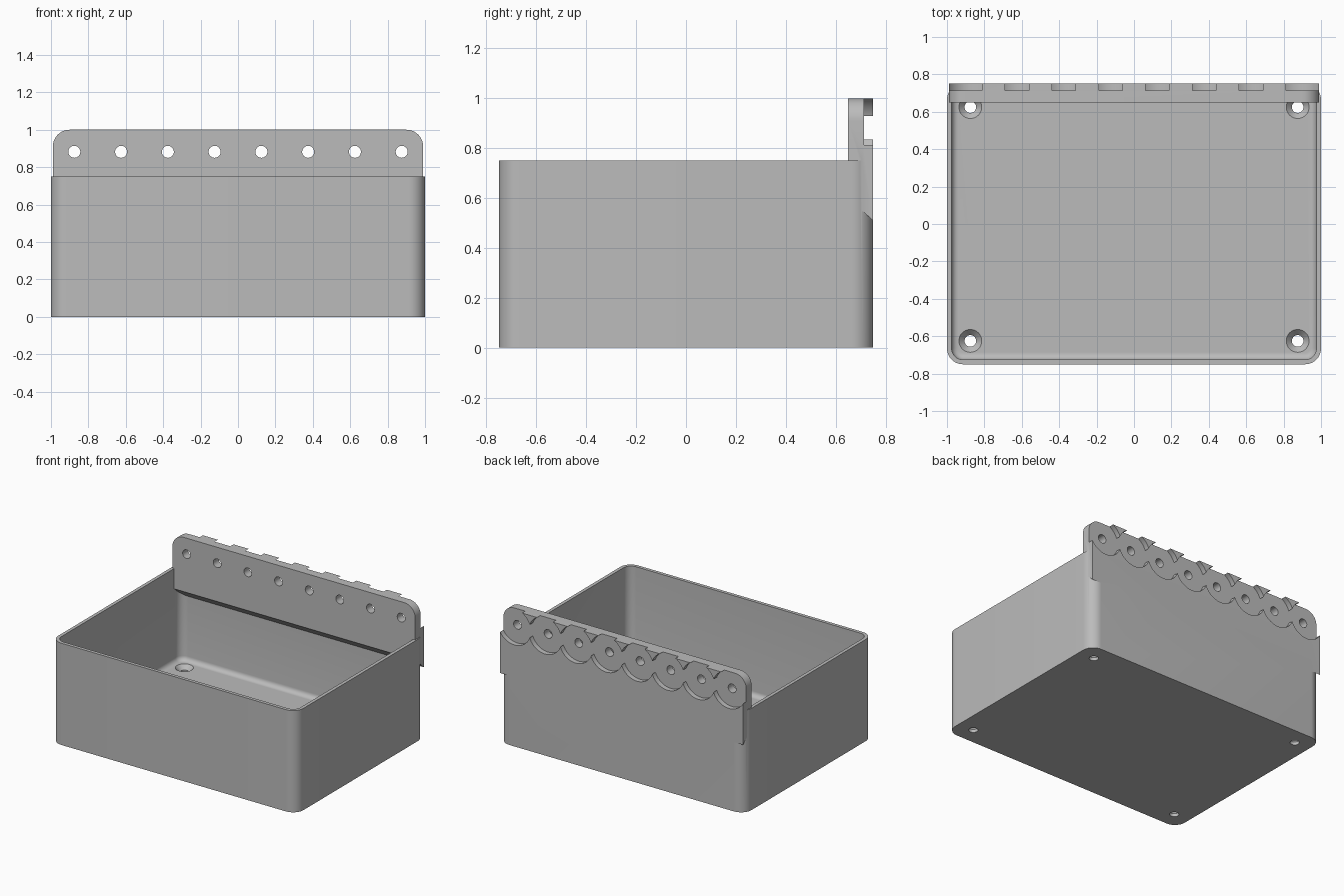
import bpy, bmesh, math
from mathutils import Matrix

cube = bpy.data.objects.get("Cube")
if cube:
    bpy.data.objects.remove(cube, do_unlink=True)

grey = bpy.data.materials.new("plain grey")
grey.use_nodes = True
colour = (0.5, 0.5, 0.5, 1)
grey.diffuse_color = colour
grey.node_tree.nodes["Principled BSDF"].inputs["Base Color"].default_value = colour


def make_object(name, bm):
    bmesh.ops.recalc_face_normals(bm, faces=bm.faces)
    mesh = bpy.data.meshes.new(name)
    bm.to_mesh(mesh)
    bm.free()
    mesh.materials.append(grey)
    obj = bpy.data.objects.new(name, mesh)
    bpy.context.collection.objects.link(obj)
    return obj


def block(name, x, y0, y1, z0, z1, rounded=None, radius=0, segments=12, floor_radius=0):
    """Box with selected edges rounded, then optionally its bottom rim."""
    bm = bmesh.new()
    bmesh.ops.create_cube(bm, size=1)
    for v in bm.verts:
        v.co.x *= 2 * x
        v.co.y = y0 if v.co.y < 0 else y1
        v.co.z = z0 if v.co.z < 0 else z1
    if rounded:
        edges = [e for e in bm.edges if rounded(*[v.co for v in e.verts])]
        bmesh.ops.bevel(bm, geom=edges, offset=radius, segments=segments,
                        profile=0.5, affect='EDGES')
    if floor_radius:
        rim = [e for e in bm.edges if all(abs(v.co.z - z0) < 1e-5 for v in e.verts)]
        bmesh.ops.bevel(bm, geom=rim, offset=floor_radius, segments=6,
                        profile=0.5, affect='EDGES')
    return make_object(name, bm)


def round_cutter(name, r1, r2, depth, centre, along_y=False, sides=32):
    bm = bmesh.new()
    turn = Matrix.Rotation(math.pi / 2, 4, 'X') if along_y else Matrix()
    bmesh.ops.create_cone(bm, cap_ends=True, segments=sides, radius1=r1, radius2=r2,
                          depth=depth, matrix=Matrix.Translation(centre) @ turn)
    return make_object(name, bm)


def combine(target, other, operation):
    mod = target.modifiers.new(operation.lower(), 'BOOLEAN')
    mod.operation = operation
    mod.solver = 'EXACT'
    mod.object = other
    bpy.context.view_layer.objects.active = target
    bpy.ops.object.modifier_apply(modifier=mod.name)
    bpy.data.objects.remove(other, do_unlink=True)


def upright(a, b):
    return abs(a.z - b.z) > 0.1


def top_corner(a, b):
    return abs(a.y - b.y) > 0.05 and a.z > 0.9 and b.z > 0.9


# Open bin with rounded corners and a filleted floor
WALL, FLOOR = 0.025, 0.055
storage_bin = block("storage_bin", 1, -0.75, 0.75, 0, 0.75, upright, 0.085)
hollow = block("hollow", 1 - WALL, WALL - 0.75, 0.75 - WALL, FLOOR, 1.2,
               upright, 0.06, floor_radius=0.035)
combine(storage_bin, hollow, 'DIFFERENCE')

# Hanging plate along the back, with a sloped lower edge
plate = block("hanging_plate", 0.99, 0.65, 0.75, 0.51, 1, top_corner, 0.09)
for v in plate.data.vertices:
    if v.co.z < 0.6 and v.co.y < 0.7:
        v.co.z = 0.6
combine(storage_bin, plate, 'UNION')

# Row of round sockets and screw holes in the plate
SOCKET_Z = 0.882
for i in range(8):
    x = (i - 3.5) * 0.25
    combine(storage_bin, round_cutter("socket", 0.134, 0.134, 0.1, (x, 0.763, SOCKET_Z),
                                      True, 64), 'DIFFERENCE')
    combine(storage_bin, round_cutter("plate_hole", 0.032, 0.032, 0.4, (x, 0.7, SOCKET_Z),
                                      True), 'DIFFERENCE')

# Countersunk holes in the floor corners
for x in (-0.875, 0.875):
    for y in (-0.625, 0.625):
        combine(storage_bin, round_cutter("floor_hole", 0.031, 0.031, 0.2, (x, y, 0)),
                'DIFFERENCE')
        combine(storage_bin, round_cutter("countersink", 0.03, 0.062, 0.034,
                                          (x, y, FLOOR - 0.016)), 'DIFFERENCE')

bpy.ops.object.select_all(action='DESELECT')
storage_bin.select_set(True)
bpy.context.view_layer.objects.active = storage_bin
bpy.ops.object.shade_smooth_by_angle(angle=math.radians(30))
